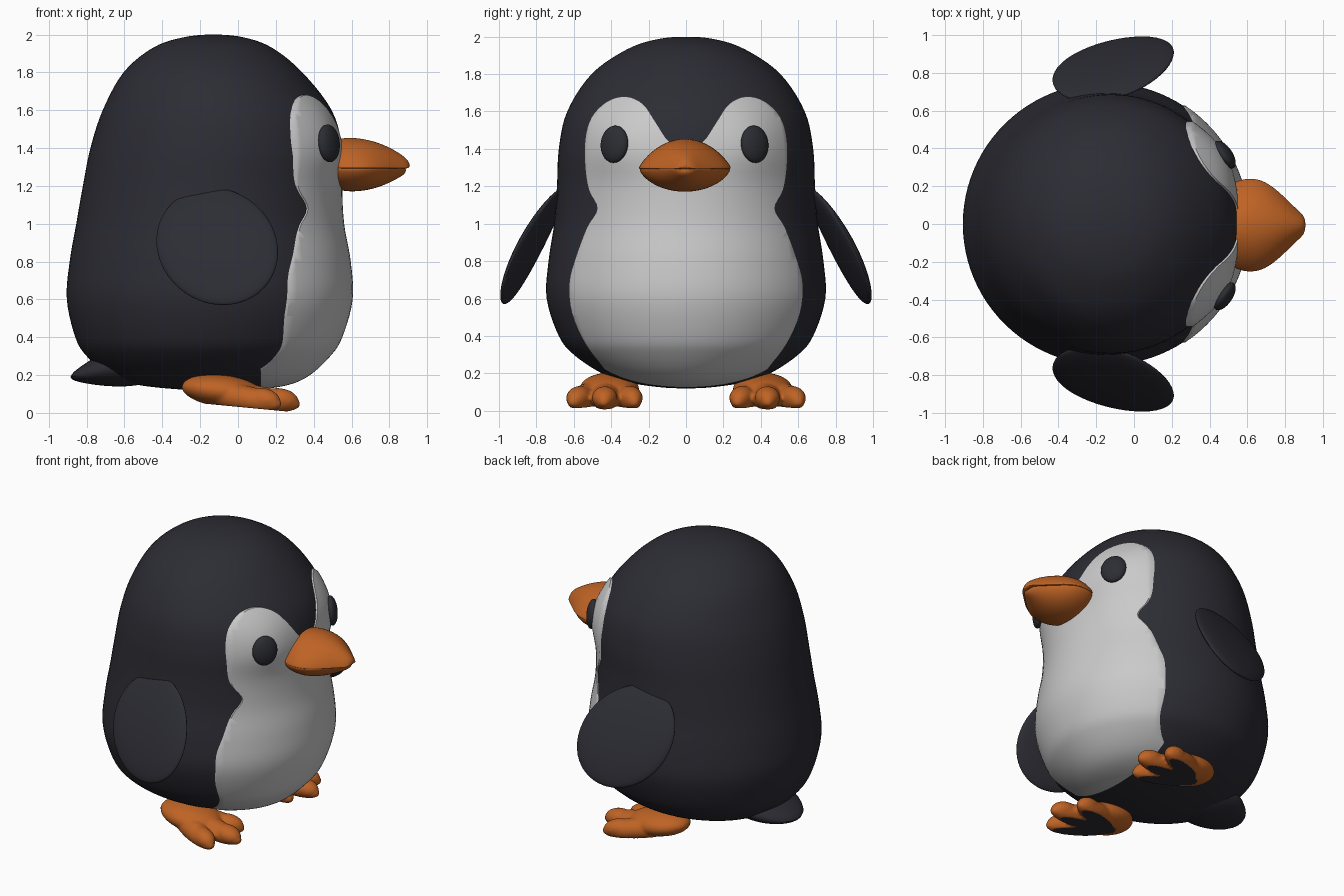
import bpy, bmesh, math
from mathutils import Matrix, Vector

if "Cube" in bpy.data.objects:
    bpy.data.objects.remove(bpy.data.objects["Cube"])


def material(name, rgb):
    m = bpy.data.materials.new(name)
    m.use_nodes = True
    m.diffuse_color = (*rgb, 1)
    m.node_tree.nodes["Principled BSDF"].inputs["Base Color"].default_value = (*rgb, 1)
    return m


DARK = material("charcoal plumage", (0.025, 0.025, 0.034))
WHITE = material("pale belly", (0.59, 0.59, 0.59))
ORANGE = material("beak orange", (0.52, 0.125, 0.018))
EYE = material("eye black", (0.025, 0.026, 0.033))


def make(name, bm, *mats):
    bmesh.ops.recalc_face_normals(bm, faces=bm.faces)
    mesh = bpy.data.meshes.new(name)
    bm.to_mesh(mesh)
    bm.free()
    for m in mats:
        mesh.materials.append(m)
    ob = bpy.data.objects.new(name, mesh)
    bpy.context.collection.objects.link(ob)
    return ob


def bake(ob):
    dg = bpy.context.evaluated_depsgraph_get()
    mesh = bpy.data.meshes.new_from_object(ob.evaluated_get(dg))
    ob.modifiers.clear()
    ob.data = mesh


def smooth(ob, angle=40):
    bpy.ops.object.select_all(action='DESELECT')
    ob.select_set(True)
    bpy.context.view_layer.objects.active = ob
    bpy.ops.object.shade_smooth_by_angle(angle=math.radians(angle))


def spline(pts, steps):
    """Catmull-Rom through pts, using the first and last only as tangents."""
    out = []
    for a, b, c, d in zip(pts, pts[1:], pts[2:], pts[3:]):
        for i in range(steps):
            t = i / steps
            out.append([0.5 * (2 * q + (r - p) * t + (2 * p - 5 * q + 4 * r - s) * t * t
                               + (3 * q - p - 3 * r + s) * t ** 3)
                        for p, q, r, s in zip(a, b, c, d)])
    return out + [list(pts[-2])]


def loft(rings):
    bm = bmesh.new()
    loops = [[bm.verts.new(p) for p in ring] for ring in rings]
    n = len(loops[0])
    for lo, hi in zip(loops, loops[1:]):
        for i in range(n):
            bm.faces.new((lo[i], lo[(i + 1) % n], hi[(i + 1) % n], hi[i]))
    bm.faces.new(loops[0])
    bm.faces.new(loops[-1])
    return bm


def ellipsoid(bm, centre, radii, rot=Matrix(), seg=32):
    mat = Matrix.Translation(centre) @ rot @ Matrix.Diagonal((*radii, 1))
    return bmesh.ops.create_uvsphere(bm, u_segments=seg, v_segments=seg // 2,
                                     radius=1, matrix=mat)["verts"]


# Body: height, back x, front x, half width
ROWS = [(2.0, -.13, -.13, 0), (1.985, -.29, .03, .16), (1.93, -.45, .18, .32),
        (1.8, -.605, .34, .505), (1.6, -.715, .495, .635), (1.4, -.78, .55, .68),
        (1.2, -.82, .545, .69), (1.0, -.855, .555, .705), (.8, -.89, .59, .735),
        (.6, -.905, .60, .745), (.4, -.86, .545, .68), (.3, -.80, .48, .60),
        (.2, -.68, .37, .45), (.15, -.54, .25, .30), (.125, -.32, .06, .13),
        (.12, -.13, -.13, 0)]


def flip(row):
    return (row[0], row[2], row[1], -row[3])


def body_mesh():
    rings = []
    for z, xb, xf, w in spline([flip(ROWS[1])] + ROWS + [flip(ROWS[-2])], 5):
        rings.append([((xb + xf) / 2 + (xf - xb) / 2 * math.cos(a), w * math.sin(a), z)
                      for a in (math.tau * i / 96 for i in range(96))])
    bm = loft(rings[1:-1])
    bmesh.ops.remove_doubles(bm, verts=bm.verts, dist=.0005)
    bmesh.ops.recalc_face_normals(bm, faces=bm.faces)
    return bm


smooth(make("body", body_mesh(), DARK))

# Pale face and belly: a puffed copy of the body trimmed to a mirrored outline
bm = body_mesh()
bm.normal_update()
offsets = []
for v in bm.verts:
    d2 = (abs(v.co.y) - .35) ** 2 + (v.co.z - 1.43) ** 2
    offsets.append(v.normal * (.006 + .03 * math.exp(-d2 / .03)))
for v, off in zip(bm.verts, offsets):
    v.co += off
patch = make("face_and_belly", bm, WHITE)

HALF = [(0, 1.41), (.09, 1.44), (.16, 1.54), (.23, 1.64), (.32, 1.68), (.42, 1.655),
        (.505, 1.57), (.54, 1.45), (.54, 1.3), (.52, 1.18), (.475, 1.08), (.53, .98),
        (.59, .82), (.625, .68), (.61, .52), (.54, .36), (.45, .24), (.4, .18),
        (.28, .1), (0, .06)]
half = spline([(-.09, 1.44)] + HALF + [(-.28, .1)], 4)
outline = half + [(-y, z) for y, z in half[-2:0:-1]]
cutter = make("patch_cutter", loft([[(x, y, z) for y, z in outline] for x in (.12, 1)]))
cutter.hide_render = True
mod = patch.modifiers.new("trim", 'BOOLEAN')
mod.operation, mod.solver, mod.object = 'INTERSECT', 'EXACT', cutter
bake(patch)
bpy.data.objects.remove(cutter)
patch.data.materials.clear()
patch.data.materials.append(WHITE)
bm = bmesh.new()
bm.from_mesh(patch.data)
inner = [f for f in bm.faces if f.normal.x < -.99]
bmesh.ops.delete(bm, geom=inner, context='FACES')
for f in bm.faces:
    f.material_index = 0
bm.to_mesh(patch.data)
bm.free()
smooth(patch)

# Beak: two half shells meeting at the mouth line
UPPER = [(.48, .2, .14), (.56, .25, .17), (.67, .255, .16), (.77, .18, .13),
         (.86, .085, .08), (.91, .045, .035)]
LOWER = [(.48, .2, -.1), (.56, .245, -.13), (.67, .25, -.125), (.76, .175, -.1),
         (.84, .09, -.06), (.89, .045, -.03)]
for name, rows, base, power in (("upper_beak", UPPER, 1.292, 1.6),
                                ("lower_beak", LOWER, 1.296, 1.25)):
    rings = [[(x, w * math.cos(t) - .006, base + h * math.sin(t) ** power)
              for t in (math.pi * i / 12 for i in range(12))] + [(x, -w - .006, base)]
             + [(x, w * k - .006, base) for k in (-.9, -.5, 0, .5, .9)] for x, w, h in rows]
    ob = make(name, loft(rings), ORANGE)
    ob.modifiers.new("round", 'SUBSURF').levels = 2
    bake(ob)
    smooth(ob, 60)

# Tail: thick wedge drooping to a blunt tip
bm = bmesh.new()
for v in ellipsoid(bm, (0, 0, 0), (1, 1, 1)):
    p = v.co.copy()
    v.co = (-.6 + .285 * p.x, .23 * p.y, .26 + .07 * p.x + (.12 + .06 * p.x) * p.z)
smooth(make("tail", bm, DARK))

for side, s in (("left", 1), ("right", -1)):
    # Eye
    bm = bmesh.new()
    ellipsoid(bm, (.48, s * .375 - .008, 1.425), (.04, .085, .1),
              Matrix.Rotation(s * .6, 4, 'Z') @ Matrix.Rotation(-.1, 4, 'Y'))
    smooth(make(side + "_eye", bm, EYE))

    # Wing: thin disc leaning outward and forward
    bm = bmesh.new()
    for v in ellipsoid(bm, (0, 0, 0), (1, 1, 1), seg=48):
        dx, dz = .32 * v.co.x, .31 * v.co.z
        y = .835 + .18 * dx - .5 * dz - .2 * dz * dz + .05 * v.co.y
        v.co = (-.11 + dx - .1 * dz, s * y, .88 + dz)
    smooth(make(side + "_wing", bm, DARK))

    # Foot: fused pad and three chunky toes, flattened into a dark sole
    bm = bmesh.new()
    ellipsoid(bm, (-.08, s * .41, .115), (.22, .16, .085), Matrix.Rotation(.12, 4, 'Y'))
    for tip_x, tip_y, r in ((.23, .27, .075), (.32, .44, .08), (.22, .61, .075)):
        tip, heel = Vector((tip_x, s * tip_y, .045)), Vector((-.24, s * .41, .12))
        way = tip - heel
        turn = way.to_track_quat('X', 'Z').to_matrix().to_4x4()
        ellipsoid(bm, heel + way * .55, (way.length * .47, r, .07), turn)
        ellipsoid(bm, tip - way.normalized() * .1 + Vector((0, 0, .012)),
                  (.1, r * .85, .06), turn)
    foot = make(side + "_foot", bm, ORANGE)
    remesh = foot.modifiers.new("fuse", 'REMESH')
    remesh.mode, remesh.voxel_size = 'VOXEL', .01
    soft = foot.modifiers.new("soften", 'SMOOTH')
    soft.iterations = 4
    bake(foot)
    foot.data.materials.clear()
    for m in (ORANGE, DARK):
        foot.data.materials.append(m)
    sole = set()
    for v in foot.data.vertices:
        ground = .032 - .095 * v.co.x
        if v.co.z < ground:
            v.co.z = ground
            sole.add(v.index)
    for f in foot.data.polygons:
        f.material_index = 1 if sole.issuperset(f.vertices) else 0
    smooth(foot, 60)
